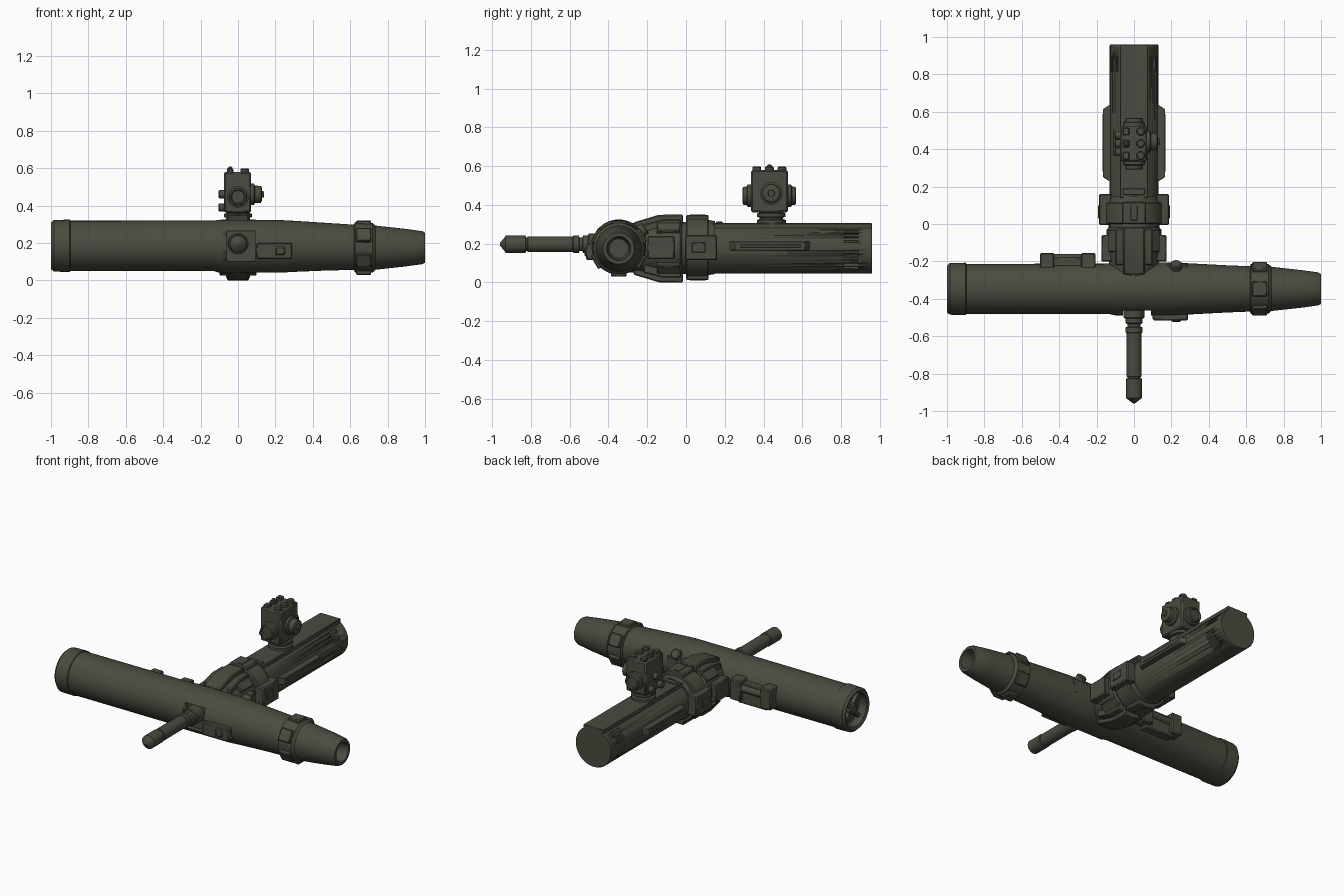
import bpy, bmesh, math
from mathutils import Matrix, Vector

olive = bpy.data.materials.new("dark olive")
olive.diffuse_color = (0.07, 0.07, 0.052, 1)


def finish(name, bm, bevel=0.0):
    bmesh.ops.recalc_face_normals(bm, faces=bm.faces)
    me = bpy.data.meshes.new(name)
    bm.to_mesh(me)
    bm.free()
    me.shade_smooth()
    me.set_sharp_from_angle(angle=math.radians(30))
    me.materials.append(olive)
    ob = bpy.data.objects.new(name, me)
    bpy.context.collection.objects.link(ob)
    if bevel:
        m = ob.modifiers.new("bevel", 'BEVEL')
        m.width, m.segments = bevel, 1
    return ob


def box_into(bm, x0, x1, y0, y1, z0, z1, mat=Matrix()):
    c = Matrix.Translation(((x0 + x1) / 2, (y0 + y1) / 2, (z0 + z1) / 2))
    s = Matrix.Diagonal((x1 - x0, y1 - y0, z1 - z0, 1))
    bmesh.ops.create_cube(bm, size=1, matrix=mat @ c @ s)


def box(name, *dims, bevel=0.006):
    bm = bmesh.new()
    box_into(bm, *dims)
    return finish(name, bm, bevel)


def lathe(name, axis, origin, profile, n=48):
    """Spin (distance, radius[, z offset]) points round an axis through origin."""
    rot = Vector((0, 0, 1)).rotation_difference(Vector(axis)).to_matrix()
    bm = bmesh.new()
    rings = []
    for p in profile:
        d, r, dz = (*p, 0)[:3]
        rings.append([bm.verts.new(Vector(origin) + Vector((0, 0, dz)) + rot @ Vector(
            (r * math.cos(2 * math.pi * i / n), r * math.sin(2 * math.pi * i / n), d)))
            for i in range(n)])
    for a, b in zip(rings, rings[1:]):
        for i in range(n):
            j = (i + 1) % n
            bm.faces.new((a[i], a[j], b[j], b[i]))
    bmesh.ops.remove_doubles(bm, verts=bm.verts, dist=1e-5)
    return finish(name, bm)


def cylinder(name, axis, origin, r, length, chamfer=0.006, n=32):
    return lathe(name, axis, origin, [(0, 0), (0, r), (length - chamfer, r),
                                      (length, r - chamfer), (length, 0)], n)


def prism(name, pts, x0, x1, bevel=0.006):
    """Extrude a (y, z) outline along x."""
    bm = bmesh.new()
    f = bm.faces.new([bm.verts.new((x0, y, z)) for y, z in pts])
    ext = bmesh.ops.extrude_face_region(bm, geom=[f])
    bmesh.ops.translate(bm, vec=(x1 - x0, 0, 0),
                        verts=[v for v in ext["geom"] if isinstance(v, bmesh.types.BMVert)])
    return finish(name, bm, bevel)


def cut(target, cutter):
    m = target.modifiers.new("cut", 'BOOLEAN')
    m.operation, m.object, m.solver = 'DIFFERENCE', cutter, 'EXACT'
    cutter.hide_render = True
    cutter.hide_viewport = True
    cutter.display_type = 'WIRE'


CY, CZ = -0.347, 0.185
# Main crosswise tube, hollow at both ends
main = lathe("main_tube", (1, 0, 0), (0, CY, CZ), [
    (-0.94, 0), (-0.94, 0.102), (-0.992, 0.106), (-1, 0.124), (-0.985, 0.138), (-0.9, 0.14),
    (-0.896, 0.134), (-0.13, 0.135), (-0.1, 0.141, -0.003), (0.22, 0.141, -0.003),
    (0.31, 0.136, -0.003), (0.48, 0.127, -0.005), (0.62, 0.121, -0.008), (0.625, 0.134, -0.008),
    (0.72, 0.132, -0.01), (0.735, 0.118, -0.01), (0.9, 0.1, -0.01), (0.985, 0.088, -0.01),
    (1, 0.08, -0.01), (1, 0.062, -0.01), (0.9, 0.05, -0.01), (0.9, 0, -0.01)], 64)
cut(main, box("pocket_cutter", -0.06, 0.09, -0.6, -0.43, 0.1, 0.263, bevel=0))

# Spoked hub in the left end
cylinder("end_hub", (-1, 0, 0), (-0.93, CY, CZ), 0.035, 0.045)
bm = bmesh.new()
for k in range(2):
    box_into(bm, -0.965, -0.935, -0.105, 0.105, -0.012, 0.012,
             Matrix.Translation((0, CY, CZ)) @ Matrix.Rotation(math.radians(45 + 90 * k), 4, 'X'))
finish("end_spokes", bm)

# Blocks round the nozzle clamp
bm = bmesh.new()
for k in range(6):
    box_into(bm, 0.632, 0.712, -0.04, 0.04, 0.115, 0.145,
             Matrix.Translation((0, CY, 0.175)) @ Matrix.Rotation(math.radians(60 * k), 4, 'X'))
finish("nozzle_clamp_blocks", bm, 0.005)

# Front control panel and back bracket on the main tube
box("front_panel", 0.1, 0.29, -0.515, -0.44, 0.115, 0.2)
box("front_panel_button", 0.2, 0.25, -0.524, -0.5, 0.135, 0.18)
box("bracket_plate", -0.46, -0.25, -0.24, -0.18, 0.1, 0.235)
for x in (-0.465, -0.245):
    box("bracket_lug", x - 0.038, x + 0.038, -0.26, -0.155, 0.12, 0.255)
cylinder("bracket_pin", (1, 0, 0), (-0.45, -0.185, 0.2), 0.024, 0.2)
cylinder("back_knob", (0, 0.8, 0.6), (0.225, -0.265, 0.24), 0.032, 0.07)
box("back_knob_base", 0.18, 0.29, -0.27, -0.21, 0.15, 0.25)

# Front rod with pointed tip
lathe("front_rod", (0, -1, 0), (0, 0, 0.197), [
    (0.4, 0), (0.4, 0.05), (0.53, 0.045), (0.535, 0.036), (0.55, 0.036), (0.553, 0.045),
    (0.58, 0.045), (0.584, 0.041), (0.815, 0.041), (0.818, 0.036), (0.825, 0.036),
    (0.828, 0.044), (0.93, 0.044), (0.935, 0.036), (0.958, 0.008), (0.96, 0)], 32)
cylinder("rod_socket", (0, -1, 0), (0, -0.42, 0.197), 0.056, 0.085)

# Neck, collar and rear tube
lathe("neck", (0, 1, 0), (0, 0, 0.178), [
    (-0.3, 0), (-0.3, 0.125), (-0.2, 0.135), (-0.12, 0.148), (-0.03, 0.148), (-0.02, 0.135),
    (0.01, 0.135), (0.01, 0)])
lathe("collar", (0, 1, 0), (0, 0, 0.18), [
    (0, 0), (0, 0.155), (0.006, 0.161), (0.11, 0.161), (0.117, 0.155), (0.117, 0.142),
    (0.15, 0.136), (0.15, 0)])
rear = lathe("rear_tube", (0, 1, 0), (0, 0, 0.175), [
    (0.1, 0), (0.1, 0.13), (0.955, 0.13), (0.96, 0.127), (0.96, 0)], 64)
box("rear_top_cover", -0.075, 0.075, 0.14, 0.96, 0.2, 0.306, bevel=0.004)
box("rear_top_stop", -0.06, 0.06, 0.155, 0.19, 0.29, 0.314, bevel=0.004)

# Vent slots near the rear end, both sides
bm = bmesh.new()
for side in (1, -1):
    for a in (-58, -48, -38, -28, -18, -8, 16, 26, 36, 46):
        box_into(bm, 0.119, 0.16, 0.815, 0.89, -0.006, 0.006,
                 Matrix.Translation((0, 0, 0.175)) @ Matrix.Scale(side, 4, (1, 0, 0))
                 @ Matrix.Rotation(math.radians(-a), 4, 'Y'))
cut(rear, finish("vent_cutter", bm))

# Side rails, side blocks and clamps, mirrored left and right
for s in (1, -1):
    bm = bmesh.new()
    for z in (0.166, 0.21):
        for x, y in ((0.11, 0.215), (0.165, 0.25), (0.165, 0.615), (0.11, 0.65)):
            bm.verts.new((s * x, y, z))
    bmesh.ops.convex_hull(bm, input=bm.verts)
    finish("side_rail", bm, 0.003)
    box("rail_insert", *sorted((s * 0.16, s * 0.168)), 0.28, 0.59, 0.18, 0.196, bevel=0.002)
    box("collar_side_block", *sorted((s * 0.12, s * 0.187)), -0.005, 0.16, 0.115, 0.245)
    box("collar_side_stud", *sorted((s * 0.18, s * 0.192)), 0.03, 0.1, 0.155, 0.205, bevel=0.003)
    box("neck_side_block", *sorted((s * 0.11, s * 0.175)), -0.2, -0.06, 0.12, 0.24)
    # angled corner blocks on the neck
    for t in (1, -1):
        bm = bmesh.new()
        box_into(bm, -0.035, 0.035, -0.15, -0.03, 0.13, 0.163,
                 Matrix.Translation((0, 0, 0.177))
                 @ Matrix.Rotation(math.radians(s * (90 - t * 45)), 4, 'Y'))
        finish("neck_corner_block", bm, 0.005)

# Tongues joining neck to main tube, above and below
for s in (1, -1):
    prism("joint_tongue", [(y, 0.175 + s * h) for y, h in (
        (-0.27, 0.1), (-0.27, 0.135), (-0.14, 0.174), (-0.015, 0.175), (-0.015, 0.1))],
        -0.058, 0.058)
    prism("joint_shoulder", [(y, 0.175 + s * h) for y, h in (
        (-0.22, 0.06), (-0.22, 0.125), (-0.12, 0.15), (-0.025, 0.15), (-0.025, 0.06))],
        -0.1, 0.1)
    z0, z1 = sorted((0.18 + s * 0.13, 0.18 + s * 0.168))
    box("collar_block", -0.065, 0.065, 0.0, 0.117, z0, z1)
    box("collar_block_inset", -0.018, 0.018, 0.02, 0.1, *sorted((0.18 + s * 0.16, 0.18 + s * 0.171)),
        bevel=0.002)

# Sensor head on its pedestal
lathe("sensor_pedestal", (0, 0, 1), (0, 0.44, 0), [
    (0.29, 0), (0.29, 0.075), (0.322, 0.075), (0.327, 0.06), (0.335, 0.06), (0.338, 0.074),
    (0.355, 0.074), (0.36, 0.062), (0.375, 0.062), (0.375, 0)], 32)
box("sensor_head", -0.075, 0.07, 0.335, 0.525, 0.362, 0.58, bevel=0.008)
for d, y in ((-1, 0.34), (1, 0.52)):
    lathe("sensor_lens", (0, d, 0), (0, y, 0.447), [
        (0, 0), (0, 0.058), (0.022, 0.058), (0.026, 0.048), (0.045, 0.046), (0.048, 0.038),
        (0.038, 0.033), (0.038, 0)], 32)
lathe("sensor_side_dial", (1, 0, 0), (0.065, 0.44, 0.46), [
    (0, 0), (0, 0.058), (0.02, 0.058), (0.025, 0.047), (0.058, 0.045), (0.062, 0.036),
    (0.062, 0.018), (0.074, 0.016), (0.074, 0)], 32)
for y, z in ((0.385, 0.39), (0.475, 0.39), (0.43, 0.46)):
    cylinder("sensor_left_knob", (-1, 0, 0), (-0.07, y, z), 0.022, 0.035, n=20)
for y in (0.365, 0.43, 0.495):
    cylinder("sensor_top_knob", (0, 0, 1), (0.036, y, 0.575), 0.023, 0.024, n=20)
    box("sensor_top_button", -0.06, -0.025, y - 0.02, y + 0.02, 0.575, 0.597, bevel=0.004)
cylinder("sensor_top_cap", (0, 0, 1), (-0.042, 0.43, 0.59), 0.013, 0.018, n=20)
